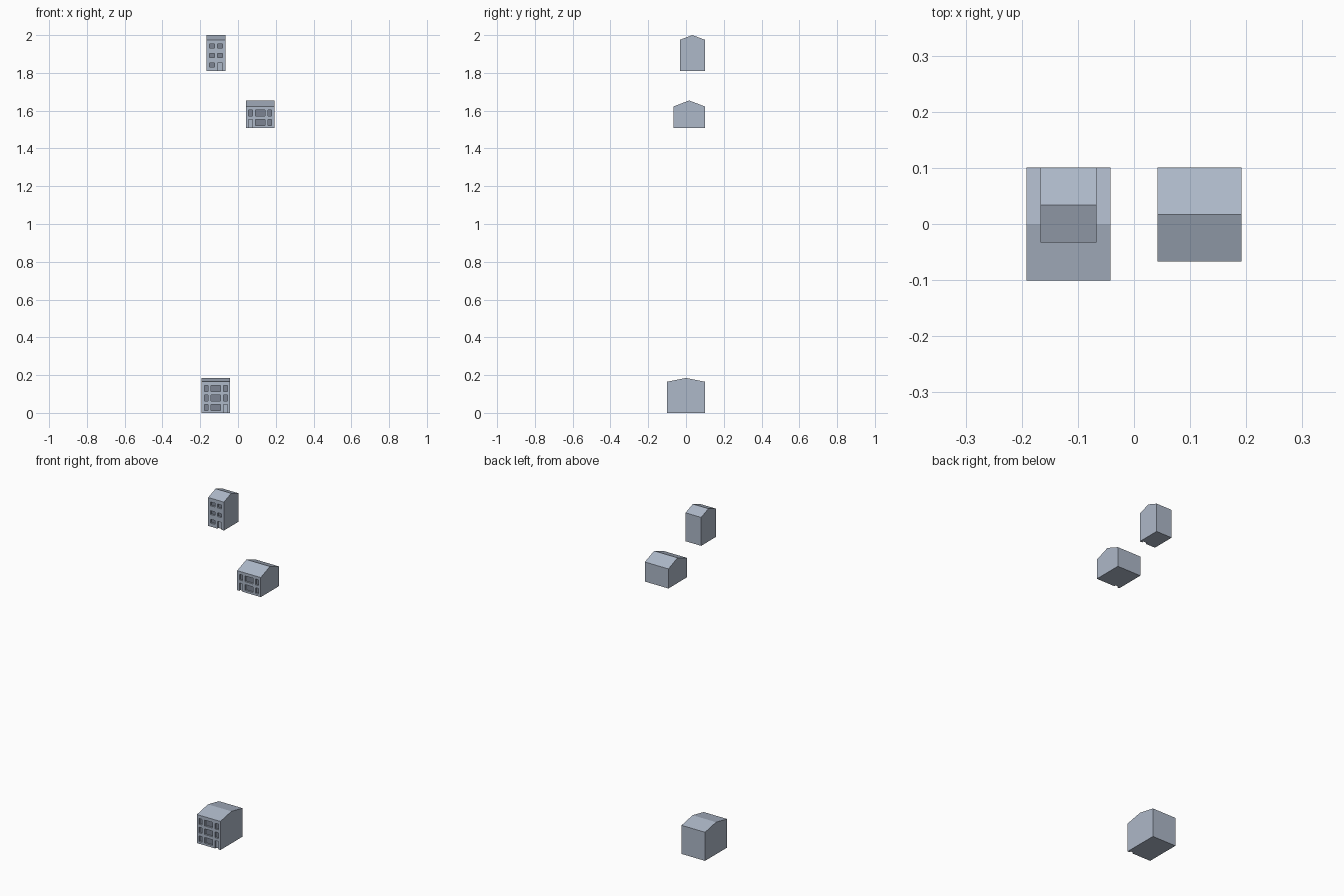
import bpy, bmesh
from mathutils import Matrix, Vector

if "Cube" in bpy.data.objects:
    bpy.data.objects.remove(bpy.data.objects["Cube"])

DEPTH = 0.01   # how far windows and doors sit back
FLOOR = 0.05   # storey height


def make_material(name, rgb):
    mat = bpy.data.materials.new(name)
    mat.diffuse_color = (*rgb, 1)
    mat.use_nodes = True
    mat.node_tree.nodes["Principled BSDF"].inputs["Base Color"].default_value = mat.diffuse_color
    return mat


slate = make_material("slate", (0.42, 0.48, 0.58))
pane = make_material("window_pane", (0.20, 0.23, 0.29))


def make_object(name, bm):
    bmesh.ops.recalc_face_normals(bm, faces=bm.faces)
    mesh = bpy.data.meshes.new(name)
    bm.to_mesh(mesh)
    bm.free()
    obj = bpy.data.objects.new(name, mesh)
    bpy.context.collection.objects.link(obj)
    return obj


def add_box(bm, lo, hi):
    lo, hi = Vector(lo), Vector(hi)
    bmesh.ops.create_cube(bm, size=1, matrix=Matrix.Translation((lo + hi) / 2)
                          @ Matrix.Diagonal((*(hi - lo), 1)))


def house(name, x0, x1, y0, y1, z0, eave, ridge, columns, floors, sill, head, door):
    # gabled body: side profile pushed along x
    bm = bmesh.new()
    profile = [(y0, z0), (y1, z0), (y1, eave), ((y0 + y1) / 2, ridge), (y0, eave)]
    face = bm.faces.new([bm.verts.new((x0, y, z)) for y, z in profile])
    ext = bmesh.ops.extrude_face_region(bm, geom=[face])
    verts = [g for g in ext["geom"] if isinstance(g, bmesh.types.BMVert)]
    bmesh.ops.translate(bm, verts=verts, vec=(x1 - x0, 0, 0))
    body = make_object(name, bm)
    body.data.materials.append(slate)
    body.data.materials.append(pane)

    # recessed windows, with one ground-floor door open at the bottom
    bm = bmesh.new()
    for f in range(floors):
        for c, (a, b) in enumerate(columns):
            bottom = z0 - 0.01 if f == 0 and c == door else z0 + f * FLOOR + sill
            add_box(bm, (x0 + a, y0 - 0.01, bottom),
                    (x0 + b, y0 + DEPTH, z0 + f * FLOOR + head))
    cutter = make_object(name + "_openings", bm)
    cutter.data.materials.append(slate)
    cutter.hide_render = True

    mod = body.modifiers.new("openings", "BOOLEAN")
    mod.object = cutter
    mod.operation = "DIFFERENCE"
    mod.solver = "EXACT"
    bpy.context.view_layer.objects.active = body
    bpy.ops.object.modifier_apply(modifier=mod.name)
    bpy.data.objects.remove(cutter)

    # dark glass on the back of every window, the door stays wall coloured
    mesh = body.data
    for p in mesh.polygons:
        recessed = p.normal.y < -0.9 and p.center.y > y0 + DEPTH / 2
        lowest = min(mesh.vertices[v].co.z for v in p.vertices)
        p.material_index = int(recessed and lowest > z0 + 0.005)


wide = [(0.0135, 0.0335), (0.05, 0.10), (0.1165, 0.1365)]
narrow = [(0.015, 0.042), (0.058, 0.085)]

house("low_house", -0.192, -0.042, -0.1005, 0.1005, 0, 0.165, 0.185,
      wide, 3, 0.0125, 0.0455, 2)
house("middle_house", 0.042, 0.192, -0.067, 0.1005, 1.509, 1.622, 1.654,
      wide, 2, 0.0125, 0.0455, 0)
house("high_house", -0.167, -0.067, -0.033, 0.1005, 1.811, 1.975, 2.0,
      narrow, 3, 0.02, 0.042, 1)
